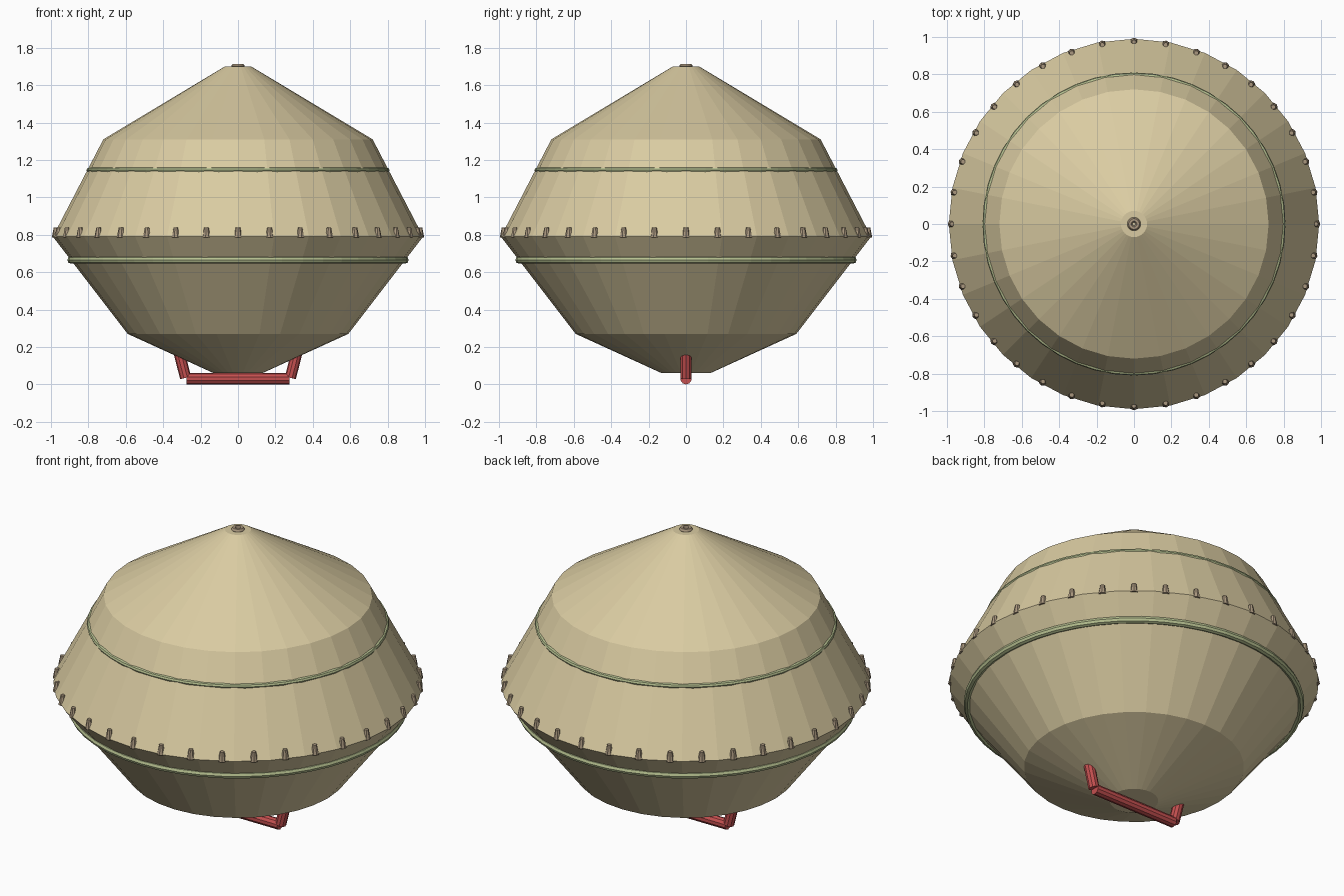
import bpy, bmesh
from math import cos, sin, pi, tau
from mathutils import Vector

if "Cube" in bpy.data.objects:
    bpy.data.objects.remove(bpy.data.objects["Cube"])


def material(name, rgb):
    m = bpy.data.materials.new(name)
    m.diffuse_color = (*rgb, 1)
    m.use_nodes = True
    m.node_tree.nodes["Principled BSDF"].inputs["Base Color"].default_value = m.diffuse_color
    return m


SAND = material("sand", (0.70, 0.60, 0.36))
GREEN = material("sage", (0.47, 0.53, 0.28))
BROWN = material("brown", (0.40, 0.31, 0.21))
RED = material("red", (0.56, 0.08, 0.08))


def lathe(name, profile, sides, mat):
    # Revolve (radius, height) points around z and cap both ends
    bm = bmesh.new()
    rings = [[bm.verts.new((r * cos(tau * i / sides), r * sin(tau * i / sides), z))
              for i in range(sides)] for r, z in profile]
    for a, b in zip(rings, rings[1:]):
        for i in range(sides):
            j = (i + 1) % sides
            bm.faces.new((a[i], a[j], b[j], b[i]))
    bm.faces.new(rings[0][::-1])
    bm.faces.new(rings[-1])
    me = bpy.data.meshes.new(name)
    bm.to_mesh(me)
    bm.free()
    ob = bpy.data.objects.new(name, me)
    bpy.context.collection.objects.link(ob)
    me.materials.append(mat)
    return ob


def ring(name, radius, tube, z, mat, sides=48, tube_sides=8):
    bpy.ops.mesh.primitive_torus_add(major_radius=radius, minor_radius=tube,
                                     major_segments=sides, minor_segments=tube_sides,
                                     location=(0, 0, z))
    ob = bpy.context.object
    ob.name = name
    ob.data.materials.append(mat)


def rod(name, start, end, radius, mat):
    a, b = Vector(start), Vector(end)
    bpy.ops.mesh.primitive_cylinder_add(vertices=10, radius=radius, depth=(b - a).length,
                                        location=(a + b) / 2)
    ob = bpy.context.object
    ob.name = name
    ob.rotation_euler = (b - a).to_track_quat('Z', 'Y').to_euler()
    ob.data.materials.append(mat)


# Hull: lower bowl and upper canopy meeting at the rim
lathe("hull", [(0.13, 0.06), (0.59, 0.27), (0.99, 0.79),
               (0.72, 1.31), (0.07, 1.70)], 32, SAND)

# Trim bands and top vent
ring("lower_band", 0.893, 0.02, 0.665, GREEN)
ring("upper_band", 0.795, 0.015, 1.145, GREEN)
ring("top_vent", 0.022, 0.014, 1.702, BROWN, 16, 6)

# Rim studs: small upright tapered pegs every ten degrees
for i in range(36):
    a = tau * i / 36
    bpy.ops.mesh.primitive_cone_add(vertices=8, radius1=0.023, radius2=0.012, depth=0.055,
                                    location=(0.973 * cos(a), 0.973 * sin(a), 0.812),
                                    rotation=(0, 0, a))
    stud = bpy.context.object
    stud.name = "rim_stud"
    stud.data.materials.append(BROWN)

# Handle under the hull
rod("handle_bar", (-0.275, 0, 0.03), (0.275, 0, 0.03), 0.03, RED)
for s in (-1, 1):
    rod("handle_leg", (s * 0.28, 0, 0.035), (s * 0.32, 0, 0.19), 0.03, RED)
